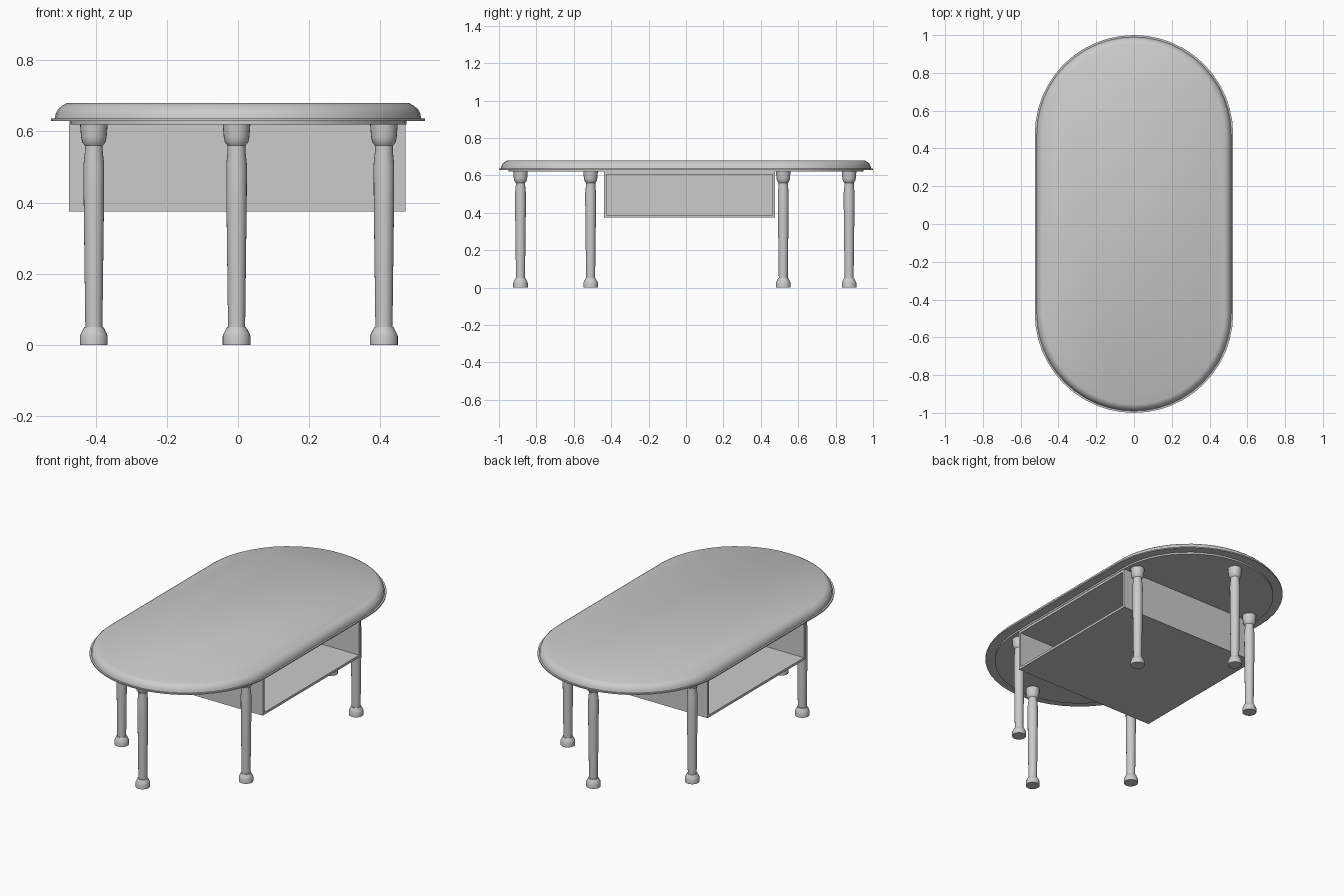
import bpy, bmesh, math

if "Cube" in bpy.data.objects:
    bpy.data.objects.remove(bpy.data.objects["Cube"], do_unlink=True)

grey = bpy.data.materials.new("light_grey")
grey.use_nodes = True
COLOUR = (0.6, 0.6, 0.6, 1)
grey.diffuse_color = COLOUR
grey.node_tree.nodes["Principled BSDF"].inputs["Base Color"].default_value = COLOUR


def finish(name, bm, smooth=True):
    """Turn a bmesh into a named grey object with sharp edges kept."""
    bmesh.ops.recalc_face_normals(bm, faces=bm.faces)
    mesh = bpy.data.meshes.new(name)
    bm.to_mesh(mesh)
    bm.free()
    mesh.materials.append(grey)
    if smooth:
        mesh.shade_smooth()
        mesh.set_sharp_from_angle(angle=math.radians(35))
    obj = bpy.data.objects.new(name, mesh)
    bpy.context.collection.objects.link(obj)
    return obj


def loft(name, loops):
    """Skin a stack of equal-length point loops and cap both ends."""
    bm = bmesh.new()
    rings = [[bm.verts.new(p) for p in loop] for loop in loops]
    n = len(rings[0])
    for a, b in zip(rings, rings[1:]):
        for i in range(n):
            j = (i + 1) % n
            bm.faces.new((a[i], a[j], b[j], b[i]))
    bm.faces.new(rings[0])
    bm.faces.new(rings[-1])
    return finish(name, bm)


def stadium(radius, z, half_straight=0.475, steps=24):
    """Rounded outline: two half circles joined by straight sides."""
    loop = []
    for side in (1, -1):
        for i in range(steps + 1):
            a = math.pi * i / steps
            loop.append((side * radius * math.cos(a),
                         side * (half_straight + radius * math.sin(a)), z))
    return loop


def circle(radius, z, steps=24):
    return [(radius * math.cos(math.tau * i / steps),
             radius * math.sin(math.tau * i / steps), z) for i in range(steps)]


# Table top: thin lip, then a rounded edge up to the flat surface
top_profile = [(0.525, 0.63), (0.525, 0.637), (0.515, 0.637), (0.512, 0.65),
               (0.506, 0.662), (0.495, 0.672), (0.48, 0.68)]
loft("table_top", [stadium(r, z) for r, z in top_profile])

# Plate under the top
loft("under_plate", [stadium(0.473, 0.62), stadium(0.473, 0.632)])

# Turned legs: foot, tapered shaft, neck and flared cap
leg_profile = [(0.039, 0), (0.039, 0.025), (0.036, 0.033), (0.027, 0.05),
               (0.024, 0.05), (0.0285, 0.4), (0.029, 0.507), (0.025, 0.545),
               (0.025, 0.56), (0.033, 0.57), (0.036, 0.585), (0.039, 0.622)]
leg_spots = {
    "front_right_leg": (-0.405, -0.51), "front_left_leg": (0.41, -0.51),
    "back_right_leg": (-0.405, 0.52), "back_left_leg": (0.41, 0.52),
    "front_middle_leg": (-0.004, -0.885), "back_middle_leg": (-0.004, 0.872),
}
for name, (x, y) in leg_spots.items():
    leg = loft(name, [circle(r, z) for r, z in leg_profile])
    leg.location = (x, y, 0)

# Shelf box: block whose two open ends are inset and pushed in to a middle panel
bm = bmesh.new()
bmesh.ops.create_cube(bm, size=1)
for v in bm.verts:
    v.co = (v.co.x * 0.945 - 0.002, v.co.y * 0.915 + 0.018, v.co.z * 0.245 + 0.4975)
bm.normal_update()
ends = [f for f in bm.faces if abs(f.normal.x) > 0.9]
for end in ends:
    side = math.copysign(1, end.normal.x)
    bmesh.ops.inset_region(bm, faces=[end], thickness=0.02)
    inner = bmesh.ops.extrude_discrete_faces(bm, faces=[end])["faces"][0]
    for v in inner.verts:
        v.co.x = side * 0.01
finish("shelf_box", bm, smooth=False)
